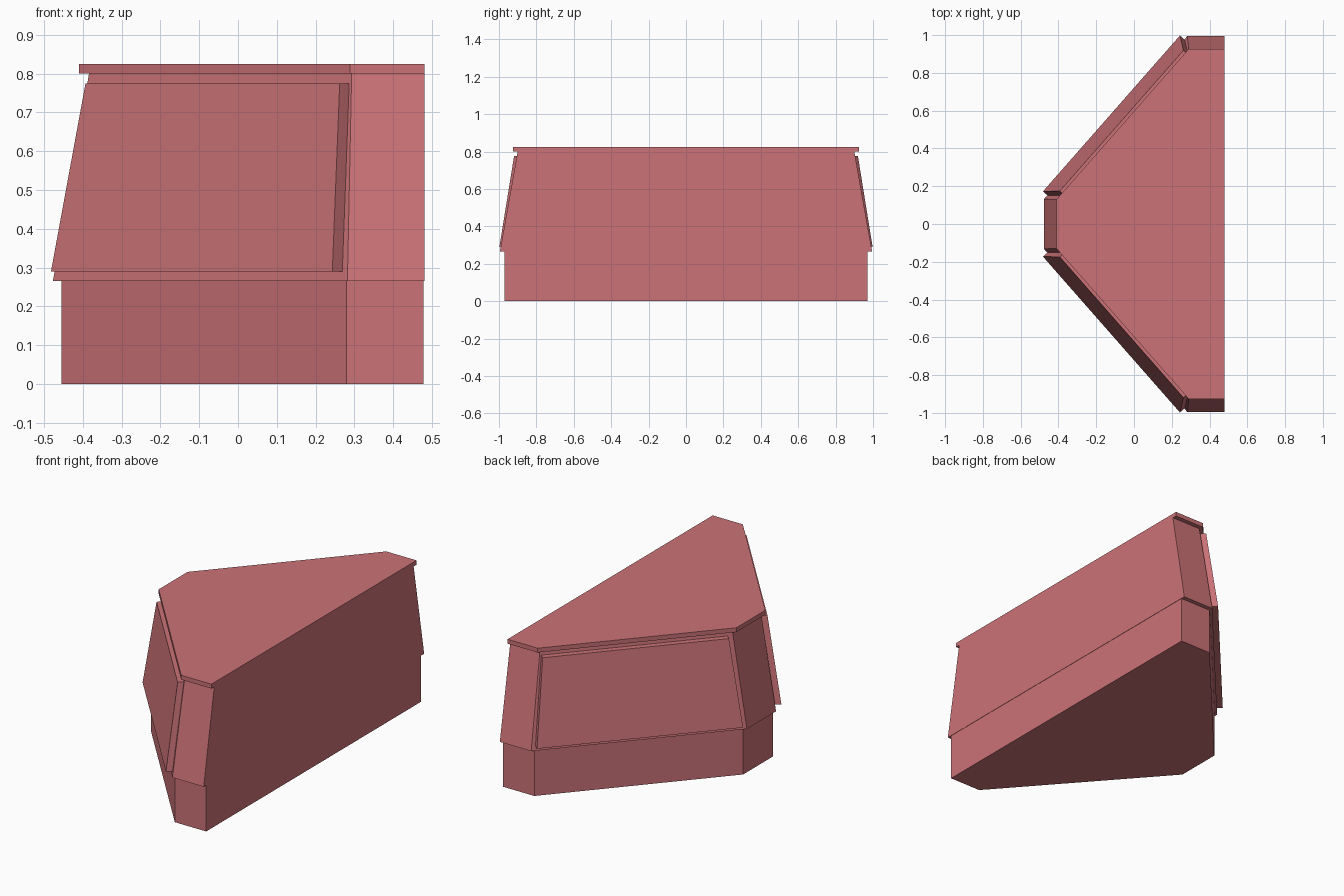
import bpy, bmesh

if "Cube" in bpy.data.objects:
    bpy.data.objects.remove(bpy.data.objects["Cube"])

NX, NY = -0.751, 0.660   # plan normal of the slanted walls

red = bpy.data.materials.new("dusty_red")
red.diffuse_color = (0.60, 0.17, 0.185, 1)
red.use_nodes = True
red.node_tree.nodes["Principled BSDF"].inputs["Base Color"].default_value = red.diffuse_color


def outline(x0, x1, y, c):
    """Six-sided plan: back wall x1, end walls +-y, slanted walls at distance c, nose x0."""
    half = [(x1, y), ((NY * y - c) / -NX, y), (x0, (c - NX * x0) / NY)]
    return half + [(px, -py) for px, py in reversed(half)]


def loft(name, bottom, top):
    """Closed solid between two matching 3D loops."""
    bm = bmesh.new()
    a = [bm.verts.new(p) for p in bottom]
    b = [bm.verts.new(p) for p in top]
    n = len(a)
    bm.faces.new(a)
    bm.faces.new(b)
    for i in range(n):
        j = (i + 1) % n
        bm.faces.new((a[i], a[j], b[j], b[i]))
    bmesh.ops.recalc_face_normals(bm, faces=bm.faces)
    me = bpy.data.meshes.new(name)
    bm.to_mesh(me)
    bm.free()
    me.materials.append(red)
    ob = bpy.data.objects.new(name, me)
    bpy.context.collection.objects.link(ob)
    return ob


def at(plan, z):
    return [(x, y, z) for x, y in plan]


# Plinth, tapered body and overhanging lid
plinth = outline(-0.455, 0.478, 0.97, 0.430)
loft("plinth", at(plinth, 0), at(plinth, 0.265))
loft("body", at(outline(-0.477, 0.48, 0.995, 0.445), 0.265),
     at(outline(-0.384, 0.48, 0.90, 0.374), 0.80))
lid = outline(-0.41, 0.48, 0.926, 0.394)
loft("lid", at(lid, 0.80), at(lid, 0.825))

# Raised panels on both slanted walls
DEPTH = 0.04
for side, label in ((1, "back"), (-1, "front")):
    outer = []
    for x, z, c in ((-0.482, 0.29, 0.476), (0.243, 0.29, 0.476),
                    (0.262, 0.775, 0.410), (-0.393, 0.775, 0.410)):
        outer.append((x, (c - NX * x) / NY, z))
    inner = [(x - NX * DEPTH, y - NY * DEPTH, z) for x, y, z in outer]
    loft(label + "_wall_panel",
         [(x, side * y, z) for x, y, z in inner],
         [(x, side * y, z) for x, y, z in outer])
